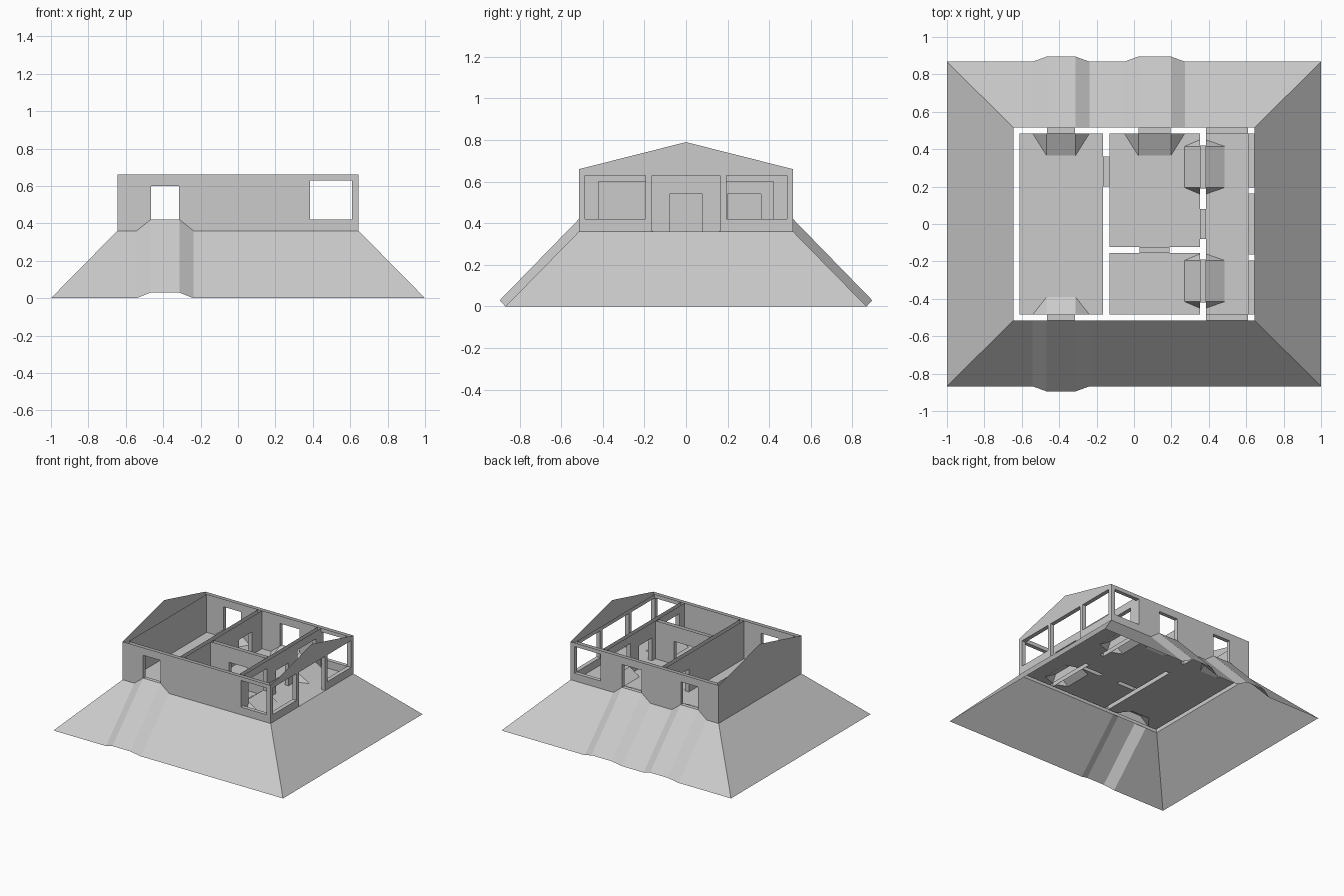
import bpy

if "Cube" in bpy.data.objects:
    bpy.data.objects.remove(bpy.data.objects["Cube"])

F, S, T, TOP, RIDGE = 0.36, 0.42, 0.60, 0.66, 0.79   # floor, sill, lintel, wall top, ridge
OX, OY, IX, IY = 0.645, 0.515, 0.612, 0.485          # outer and inner wall faces

mat = bpy.data.materials.new("plaster grey")
mat.diffuse_color = (0.6, 0.6, 0.6, 1)
mat.use_nodes = True
mat.node_tree.nodes["Principled BSDF"].inputs["Base Color"].default_value = mat.diffuse_color


def add(name, polys):
    verts, faces = [], []
    for p in polys:
        faces.append(range(len(verts), len(verts) + len(p)))
        verts += p
    me = bpy.data.meshes.new(name)
    me.from_pydata(verts, [], [list(f) for f in faces])
    me.materials.append(mat)
    ob = bpy.data.objects.new(name, me)
    bpy.context.collection.objects.link(ob)
    return ob


def wall(name, axis, a, b, span_a, span_b, holes):
    """Hollow wall: two skins at a and b, with lined openings (u0, u1, z0, z1)."""
    def P(w, u, z):
        return (w, u, z) if axis == 'x' else (u, w, z)
    polys = []
    for w, (lo, hi) in ((a, span_a), (b, span_b)):
        us = sorted({lo, hi} | {u for h in holes for u in h[:2] if lo < u < hi})
        zs = sorted({F, TOP} | {z for h in holes for z in h[2:]})
        for u0, u1 in zip(us, us[1:]):
            for z0, z1 in zip(zs, zs[1:]):
                um, zm = (u0 + u1) / 2, (z0 + z1) / 2
                if not any(h[0] < um < h[1] and h[2] < zm < h[3] for h in holes):
                    polys.append([P(w, u0, z0), P(w, u1, z0), P(w, u1, z1), P(w, u0, z1)])
    for u0, u1, z0, z1 in holes:
        c = [(u0, z0), (u1, z0), (u1, z1), (u0, z1)]
        for p, q in zip(c, c[1:] + c[:1]):
            polys.append([P(a, *p), P(b, *p), P(b, *q), P(a, *q)])
    add(name, polys)


# Outer walls
big = (0.385, 0.61, S, 0.63)
wx, wy, ix, iy = (-OX, OX), (-OY, OY), (-IX, IX), (-IY, IY)
wall("front_wall", 'y', -OY, -IY, wx, ix, [(-0.465, -0.315, S, T), big])
wall("back_wall", 'y', OY, IY, wx, ix, [(-0.465, -0.315, S, T), (0.025, 0.195, S, T), big])
wall("left_wall", 'x', -OX, -IX, wy, iy, [])
wall("right_wall", 'x', OX, IX, wy, iy,
     [(-0.485, -0.195, S, 0.63), (-0.163, 0.163, F, 0.63), (0.195, 0.485, S, 0.63)])

# Gable ends
for n, x in (("left_gable", -OX), ("right_gable", OX)):
    add(n, [[(x, -OY, TOP), (x, OY, TOP), (x, 0, RIDGE)]])

# Partitions
wall("long_partition", 'x', -0.165, -0.13, iy, iy, [(0.2, 0.36, F, 0.54)])
wall("hall_partition", 'x', 0.352, 0.385, iy, iy,
     [(-0.42, -0.19, S, T), (-0.08, 0.08, F, 0.54), (0.19, 0.42, S, T)])
px = (-0.13, 0.352)
wall("cross_partition", 'y', -0.155, -0.122, px, px, [(0.03, 0.19, F, 0.54)])

# Floors, notched where a small ramp rises to each window sill
ramps = []


def notch(axis, c, w, flare, at, tip):
    def P(u, v, z):
        return (v, u, z) if axis == 'x' else (u, v, z)
    l, r = P(c - w - flare, at, F), P(c + w + flare, at, F)
    lt, rt = P(c - w, tip, F), P(c + w, tip, F)
    lu, ru = P(c - w, at, S), P(c + w, at, S)
    ramps.extend([[l, lt, lu], [lt, rt, ru, lu], [rt, r, ru]])
    return [l, lt, rt, r]


def pt(x, y):
    return [(x, y, F)]


add("left_room_floor", [
    pt(-IX, -IY) + notch('y', -0.39, 0.077, 0.075, -IY, -0.39) + pt(-0.165, -IY)
    + pt(-0.165, IY) + notch('y', -0.39, 0.077, 0.075, IY, 0.365)[::-1] + pt(-IX, IY)])
add("back_room_floor", [
    pt(-0.13, -0.122) + pt(0.352, -0.122) + notch('x', 0.305, 0.11, 0.035, 0.352, 0.27)
    + pt(0.352, IY) + notch('y', 0.11, 0.087, 0.075, IY, 0.365)[::-1] + pt(-0.13, IY)])
add("front_room_floor", [
    pt(-0.13, -IY) + pt(0.352, -IY) + notch('x', -0.305, 0.11, 0.035, 0.352, 0.27)
    + pt(0.352, -0.155) + pt(-0.13, -0.155)])
add("hall_floor", [
    pt(0.385, -IY) + pt(IX, -IY) + pt(IX, IY) + pt(0.385, IY)
    + notch('x', 0.305, 0.11, 0.035, 0.385, 0.485)[::-1]
    + notch('x', -0.305, 0.11, 0.035, 0.385, 0.485)[::-1]])
add("sill_ramps", ramps)


# Sloped base, with a raised rib running down below each small window
def slope(name, s, ribs):
    st = [(-1, -OX, 0)]
    for c, w in ribs:
        st += [(x, x, d) for x, d in
               ((c - w - 0.075, 0), (c - w, 0.03), (c + w, 0.03), (c + w + 0.075, 0))]
    st.append((1, OX, 0))
    add(name, [[(a[0], s * (0.868 + a[2] * 0.9), a[2]), (b[0], s * (0.868 + b[2] * 0.9), b[2]),
                (b[1], s * OY, F + 2 * b[2]), (a[1], s * OY, F + 2 * a[2])][::-s]
               for a, b in zip(st, st[1:])])


slope("front_slope", -1, [(-0.39, 0.077)])
slope("back_slope", 1, [(-0.39, 0.077), (0.11, 0.087)])
for n, s in (("left_slope", -1), ("right_slope", 1)):
    add(n, [[(s, -0.868, 0), (s, 0.868, 0), (s * OX, OY, F), (s * OX, -OY, F)][::s]])
